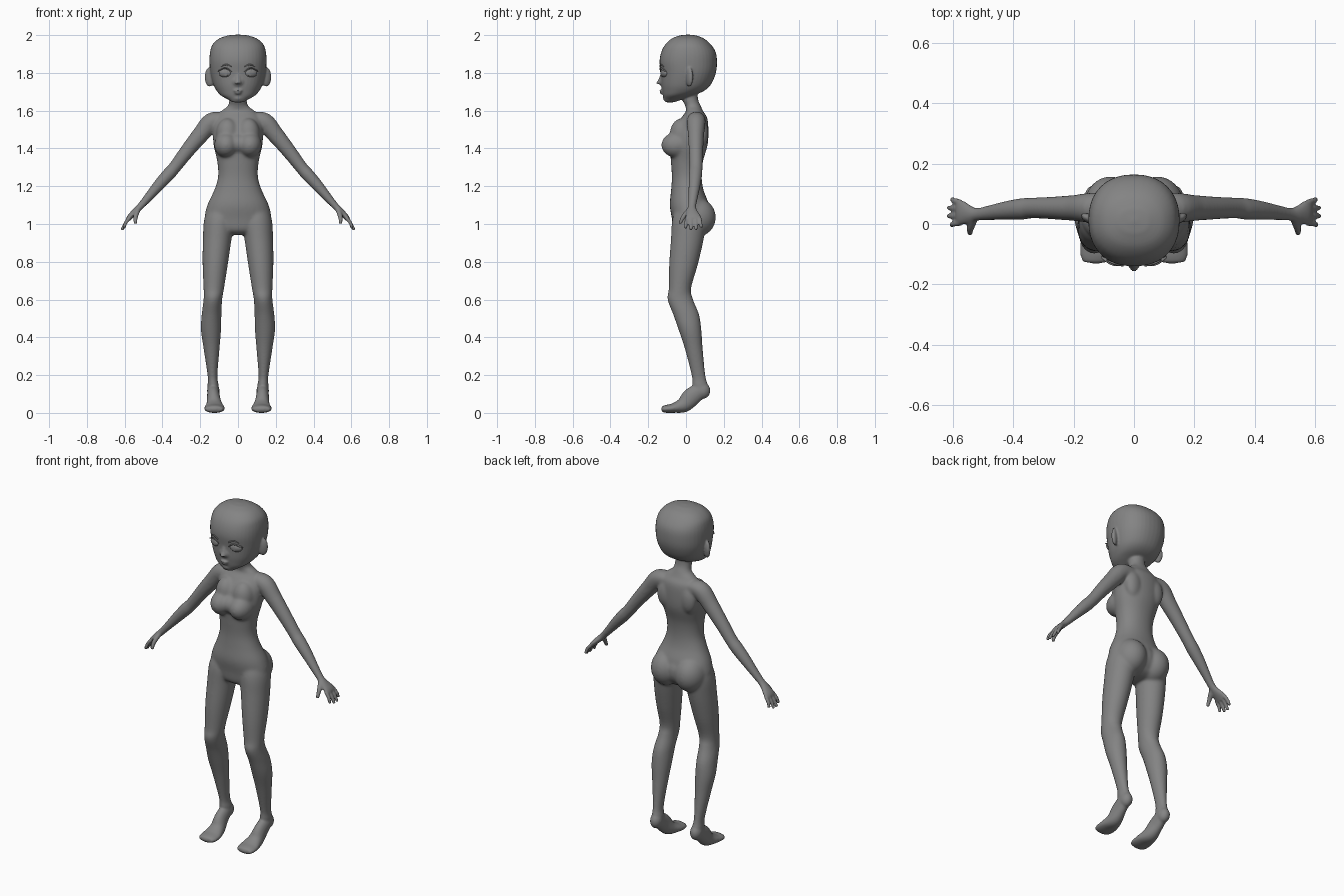
import bpy, bmesh, math
from mathutils import Vector, Matrix

X, Y, Z = Vector((1, 0, 0)), Vector((0, 1, 0)), Vector((0, 0, 1))
grey = bpy.data.materials.new("dark_grey")
grey.diffuse_color = (.23, .23, .23, 1)


def spline(keys, steps=5):
    """Catmull-Rom through rows of numbers."""
    out, last = [], len(keys) - 1
    for i in range(last):
        p = [keys[max(0, min(last, i + k))] for k in (-1, 0, 1, 2)]
        for j in range(steps):
            t = j / steps
            out.append([0.5 * (2 * b + (c - a) * t + (2 * a - 5 * b + 4 * c - d) * t * t
                               + (3 * b - a - 3 * c + d) * t ** 3) for a, b, c, d in zip(*p)])
    return out + [list(keys[-1])]


def tube(bm, keys, s=1, ref=None, n=28, p=2.0, dome=0.5):
    """Loft ovals (x, y, z, a, b). ref=None keeps rings level, else b lies along ref."""
    rows = spline(keys)
    pts = [Vector((s * r[0], r[1], r[2])) for r in rows]
    rings, poles = [], []
    for i, r in enumerate(rows):
        t = (pts[min(i + 1, len(pts) - 1)] - pts[max(i - 1, 0)]).normalized()
        if ref is None:
            u, v = X, Y
        else:
            v = (ref - t * ref.dot(t)).normalized()
            u = v.cross(t)
        ring = []
        for k in range(n):
            c, d = math.cos(2 * math.pi * k / n), math.sin(2 * math.pi * k / n)
            c = math.copysign(abs(c) ** (2 / p), c)
            d = math.copysign(abs(d) ** (2 / p), d)
            ring.append(bm.verts.new(pts[i] + u * r[3] * c + v * r[4] * d))
        rings.append(ring)
        if i in (0, len(rows) - 1):
            poles.append(bm.verts.new(pts[i] + t * min(r[3], r[4]) * dome * (1 if i else -1)))
    for r0, r1 in zip(rings, rings[1:]):
        for k in range(n):
            bm.faces.new((r0[k], r0[(k + 1) % n], r1[(k + 1) % n], r1[k]))
    for ring, pole in ((rings[0], poles[0]), (rings[-1], poles[1])):
        for k in range(n):
            bm.faces.new((ring[k], ring[(k + 1) % n], pole))


def ball(bm, loc, size, s=1, turn=0.0):
    m = (Matrix.Translation((s * loc[0], loc[1], loc[2])) @ Matrix.Rotation(s * turn, 4, 'Z')
         @ Matrix.Diagonal((*size, 1)))
    bmesh.ops.create_uvsphere(bm, u_segments=28, v_segments=18, radius=1, matrix=m)


def finish(bm, name):
    bmesh.ops.recalc_face_normals(bm, faces=bm.faces)
    for f in bm.faces:
        f.smooth = True
    me = bpy.data.meshes.new(name)
    bm.to_mesh(me)
    bm.free()
    me.materials.append(grey)
    ob = bpy.data.objects.new(name, me)
    bpy.context.collection.objects.link(ob)
    return ob


def ramp(v, lo, hi):
    return max(0.0, min(1.0, (v - lo) / (hi - lo)))


body = bmesh.new()

# torso and neck
tube(body, [(0, .012, .945, .06, .05), (0, .02, .97, .14, .085), (0, .022, 1.03, .175, .097),
            (0, .018, 1.10, .163, .104), (0, .007, 1.18, .126, .086), (0, .004, 1.25, .106, .079),
            (0, .005, 1.33, .110, .085), (0, .015, 1.42, .130, .100), (0, .027, 1.50, .132, .092),
            (0, .043, 1.56, .122, .070), (0, .045, 1.595, .092, .047), (0, .037, 1.625, .054, .041),
            (0, .022, 1.66, .046, .042), (0, .015, 1.72, .046, .045)], p=2.15, dome=.1)

# head
tube(body, [(0, -.085, 1.645, .03, .025), (0, -.067, 1.66, .055, .048), (0, -.043, 1.68, .09, .078),
            (0, -.015, 1.705, .113, .111), (0, .001, 1.74, .131, .132), (0, .012, 1.80, .146, .146),
            (0, .012, 1.86, .151, .152), (0, .013, 1.91, .148, .144), (0, .011, 1.95, .135, .121),
            (0, .01, 1.982, .100, .085), (0, .01, 1.999, .05, .04)], n=40, p=2.25, dome=.1)

# nose and lips
tube(body, [(0, -.122, 1.80, .014, .012), (0, -.129, 1.765, .016, .017), (0, -.137, 1.744, .018, .024)], dome=.3)
ball(body, (0, -.124, 1.755), (.035, .016, .03))
ball(body, (0, -.124, 1.706), (.024, .017, .007))
ball(body, (0, -.122, 1.693), (.019, .016, .007))
ball(body, (0, -.10, 1.668), (.03, .022, .02))
# fill between the bust halves and between the seat halves
ball(body, (0, -.045, 1.425), (.075, .066, .056))
ball(body, (0, .055, 1.045), (.08, .083, .09))

for s in (1, -1):
    # ears
    ball(body, (.150, .018, 1.778), (.029, .015, .052), s, .5)
    # bust, chest slope and seat
    ball(body, (.062, -.048, 1.418), (.064, .083, .068), s)
    ball(body, (.055, -.022, 1.475), (.062, .064, .085), s)
    ball(body, (.078, .060, 1.035), (.087, .098, .102), s)
    # shoulder blades
    ball(body, (.075, .082, 1.48), (.05, .037, .08), s)
    # legs
    tube(body, [(.085, .02, 1.12, .055, .060), (.098, .018, 1.03, .080, .090), (.11, .007, .92, .076, .087),
                (.121, -.014, .78, .066, .075), (.128, -.032, .66, .054, .059), (.133, -.030, .60, .049, .067),
                (.140, .001, .52, .052, .068), (.143, .021, .44, .053, .060), (.140, .041, .34, .042, .047),
                (.135, .066, .20, .026, .036), (.132, .074, .15, .029, .041), (.131, .080, .12, .031, .040)], s)
    # feet, raised on the ball
    ball(body, (.131, .088, .118), (.033, .041, .044), s)
    tube(body, [(.131, .085, .125, .04, .031), (.130, .03, .085, .049, .034), (.126, -.012, .043, .041, .042),
                (.124, -.065, .026, .026, .054), (.125, -.105, .021, .021, .053),
                (.125, -.125, .019, .016, .044)], s, ref=X)
    # arms and palms
    tube(body, [(.07, .055, 1.555, .036, .045), (.14, .054, 1.540, .049, .050), (.20, .053, 1.470, .045, .043),
                (.27, .053, 1.385, .038, .037), (.335, .053, 1.300, .033, .034), (.37, .050, 1.260, .034, .035),
                (.42, .045, 1.205, .030, .031), (.48, .037, 1.135, .022, .024), (.518, .032, 1.092, .018, .021),
                (.545, .032, 1.065, .017, .030), (.570, .037, 1.040, .015, .041),
                (.582, .038, 1.024, .012, .041)], s, ref=Y, dome=.3)
    # fingers and thumb
    for y0, y1, x1, drop in ((.004, -.003, .605, .978), (.027, .026, .614, .970),
                             (.050, .054, .614, .970), (.072, .082, .602, .982)):
        tube(body, [(.575, y0, 1.032, .0105, .0105), (.595, (y0 + y1) / 2, 1.006, .0098, .0098),
                    (x1, y1, drop, .0085, .0085)], s, ref=Y, n=14)
    tube(body, [(.530, .018, 1.075, .014, .014), (.540, -.008, 1.045, .013, .013),
                (.543, -.022, 1.024, .011, .011), (.543, -.031, 1.003, .009, .009)], s, ref=X, n=14)

# fuse every body part into one skin
raw = finish(body, "body_parts")
rem = raw.modifiers.new("fuse", 'REMESH')
rem.mode = 'VOXEL'
rem.voxel_size = .0052
rem.use_smooth_shade = True
skin = bpy.data.meshes.new_from_object(raw.evaluated_get(bpy.context.evaluated_depsgraph_get()))
bpy.data.objects.remove(raw)
ob = bpy.data.objects.new("body", skin)
bpy.context.collection.objects.link(ob)
skin.materials.clear()
skin.materials.append(grey)

# soften everything a little, the trunk a lot
group = ob.vertex_groups.new(name="trunk")
for v in skin.vertices:
    x, y, z = abs(v.co.x), v.co.y, v.co.z
    w = ramp(z, .82, .93) * (1 - ramp(z, 1.54, 1.60)) * (1 - ramp(x, .20, .24))
    w = max(w, .12 * (1 - ramp(z, .2, .3)))
    if w > 0:
        group.add([v.index], w, 'REPLACE')
for label, count, vg in (("soften", 5, ""), ("soften_trunk", 30, "trunk")):
    smo = ob.modifiers.new(label, 'SMOOTH')
    smo.factor = .5
    smo.iterations = count
    smo.vertex_group = vg

# eyes, lashes and brows
eyes, lashes, brows = bmesh.new(), bmesh.new(), bmesh.new()
for s in (1, -1):
    ball(eyes, (.068, -.114, 1.80), (.035, .018, .024), s, .3)
    ball(eyes, (.066, -.127, 1.80), (.016, .006, .019), s, .3)
    tube(lashes, [(.034, -.133, 1.805, .002, .003), (.050, -.136, 1.820, .003, .004),
                  (.072, -.132, 1.825, .003, .005), (.094, -.119, 1.815, .003, .005),
                  (.108, -.109, 1.808, .002, .003)], s, ref=Y, n=10)
    tube(brows, [(.036, -.138, 1.832, .003, .003), (.055, -.135, 1.842, .004, .003),
                 (.074, -.128, 1.842, .003, .003), (.090, -.119, 1.832, .001, .002)], s, ref=Y, n=10)
finish(eyes, "eyes")
finish(lashes, "eyelashes")
finish(brows, "eyebrows")
